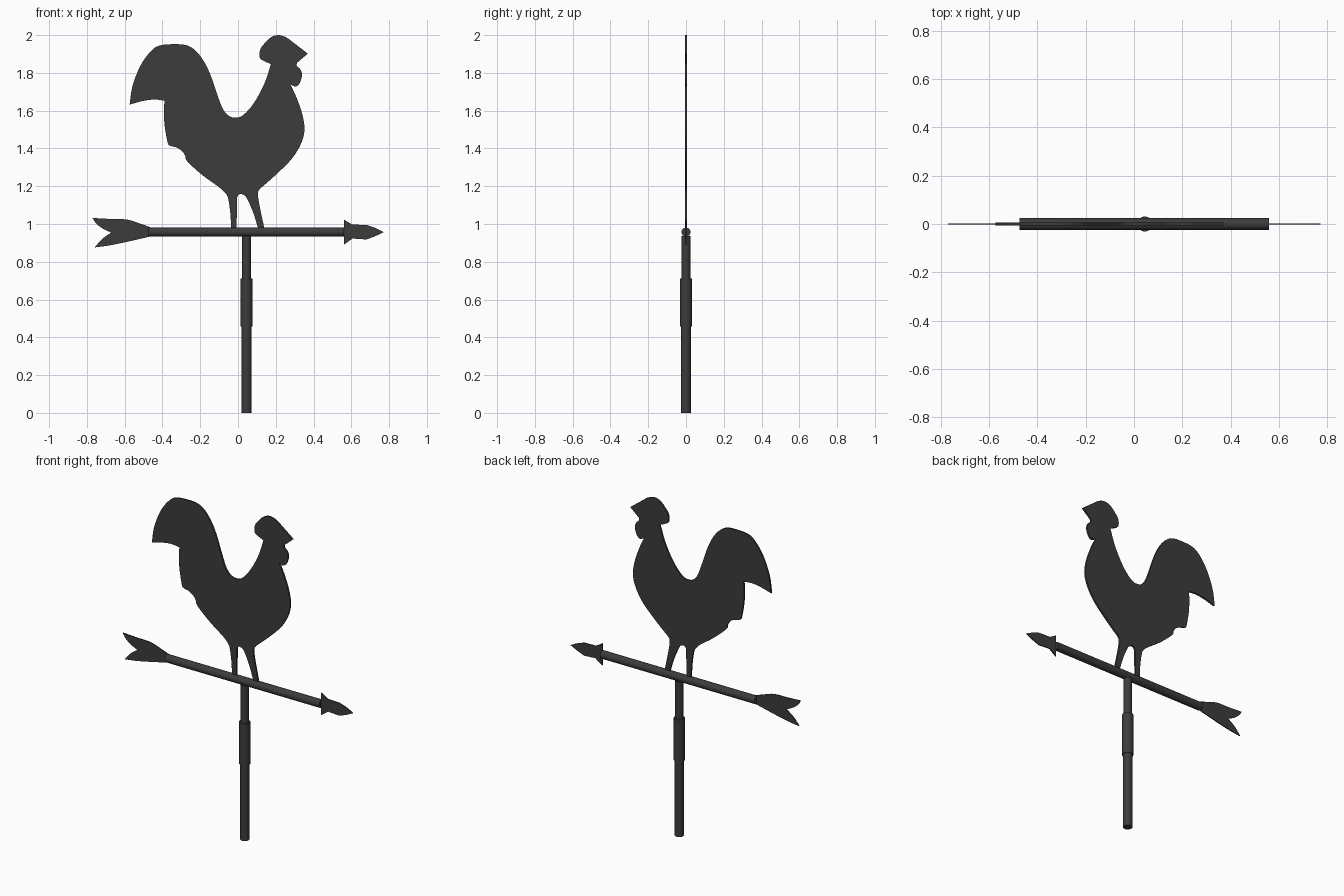
import bpy, bmesh
from mathutils import Vector, Matrix

if "Cube" in bpy.data.objects:
    bpy.data.objects.remove(bpy.data.objects["Cube"])


def smooth_run(pts, steps=4):
    # Catmull-Rom through one run of points; the run's ends stay sharp corners
    p = [Vector(q) for q in pts]
    p = [p[0] * 2 - p[1]] + p + [p[-1] * 2 - p[-2]]
    out = []
    for a, b, c, d in zip(p, p[1:], p[2:], p[3:]):
        for i in range(steps):
            t = i / steps
            out.append(0.5 * (2 * b + (c - a) * t + (2 * a - 5 * b + 4 * c - d) * t**2
                              + (3 * b - a - 3 * c + d) * t**3))
    return out


def plate(name, runs, thick):
    # closed outline in XZ from runs (each run ends where the next starts)
    outline = []
    for i, run in enumerate(runs):
        outline += smooth_run(run + [runs[(i + 1) % len(runs)][0]])
    bm = bmesh.new()
    face = bm.faces.new([bm.verts.new((v.x, -thick / 2, v.y)) for v in outline])
    ext = bmesh.ops.extrude_face_region(bm, geom=[face])
    bmesh.ops.translate(bm, vec=(0, thick, 0),
                        verts=[g for g in ext["geom"] if isinstance(g, bmesh.types.BMVert)])
    bmesh.ops.recalc_face_normals(bm, faces=bm.faces)
    bmesh.ops.triangulate(bm, faces=[f for f in bm.faces if len(f.verts) > 4])
    finish(name, bm)


def rod(name, start, end, radius):
    a, b = Vector(start), Vector(end)
    bm = bmesh.new()
    turn = (b - a).to_track_quat('Z', 'Y').to_matrix().to_4x4()
    bmesh.ops.create_cone(bm, cap_ends=True, segments=32, radius1=radius, radius2=radius,
                          depth=(b - a).length,
                          matrix=Matrix.Translation((a + b) / 2) @ turn)
    ob = finish(name, bm)
    bpy.ops.object.select_all(action='DESELECT')
    ob.select_set(True)
    bpy.context.view_layer.objects.active = ob
    bpy.ops.object.shade_smooth_by_angle()


def finish(name, bm):
    mat = bpy.data.materials.get("dark_iron") or bpy.data.materials.new("dark_iron")
    mat.diffuse_color = (0.045, 0.045, 0.045, 1)
    mat.use_nodes = True
    mat.node_tree.nodes["Principled BSDF"].inputs["Base Color"].default_value = mat.diffuse_color
    me = bpy.data.meshes.new(name)
    bm.to_mesh(me)
    bm.free()
    me.materials.append(mat)
    ob = bpy.data.objects.new(name, me)
    bpy.context.collection.objects.link(ob)
    return ob


# Rooster silhouette, clockwise from the tail tip
tail_and_back = [(-.574, 1.632), (-.558, 1.733), (-.516, 1.839), (-.463, 1.913), (-.415, 1.945),
                 (-.336, 1.952), (-.272, 1.946), (-.225, 1.918), (-.183, 1.865), (-.146, 1.79),
                 (-.108, 1.68), (-.08, 1.609), (-.05, 1.574), (-.019, 1.563), (.019, 1.571),
                 (.066, 1.616), (.108, 1.68), (.146, 1.759)]
comb = [(.174, 1.846), (.124, 1.87), (.114, 1.89), (.118, 1.925), (.137, 1.952), (.172, 1.987),
        (.214, 2.0), (.257, 1.987), (.294, 1.96)]
beak = [(.37, 1.902)]
wattle = [(.312, 1.853), (.312, 1.837), (.331, 1.817), (.339, 1.786), (.325, 1.743), (.304, 1.728)]
breast = [(.278, 1.738), (.31, 1.669), (.341, 1.579), (.352, 1.5), (.336, 1.431), (.294, 1.357),
          (.241, 1.299), (.167, 1.23), (.114, 1.183), (.106, 1.156), (.114, 1.098)]
front_foot = [(.142, .965)]
between_legs = [(.11, .965), (.082, 1.056), (.05, 1.13), (.034, 1.151), (.013, 1.159),
                (-.003, 1.146), (-.005, 1.103)]
rear_foot = [(-.008, .965)]
belly = [(-.036, .965), (-.04, 1.05), (-.05, 1.124), (-.061, 1.156), (-.098, 1.193),
         (-.172, 1.246), (-.23, 1.294), (-.272, 1.336)]
fluff = [(-.278, 1.357), (-.294, 1.384), (-.325, 1.405), (-.362, 1.415), (-.373, 1.433),
         (-.389, 1.526), (-.392, 1.606)]
under_tail = [(-.389, 1.653), (-.442, 1.659), (-.505, 1.651)]
plate("rooster", [tail_and_back, comb, beak, wattle, breast, front_foot, between_legs,
                  rear_foot, belly, fluff, under_tail], .011)

# Arrow plates
plate("arrow_head", [[(.56, 1.024)], [(.604, .997)], [(.68, .995), (.725, .98)],
                     [(.772, .957), (.725, .935)], [(.68, .918)], [(.606, .923)], [(.56, .89)]], .006)
plate("arrow_tail", [[(-.46, .981), (-.521, 1.003), (-.59, 1.024), (-.68, 1.027)],
                     [(-.77, 1.032), (-.75, 1.002), (-.715, .975)],
                     [(-.672, .955), (-.72, .92)],
                     [(-.759, .876), (-.69, .885), (-.627, .897), (-.532, .918)],
                     [(-.46, .935)]], .006)

# Arrow shaft and mast
rod("arrow_shaft", (-.475, 0, .957), (.56, 0, .957), .024)
rod("lower_mast", (.045, 0, 0), (.045, 0, .47), .026)
rod("mast_sleeve", (.045, 0, .457), (.045, 0, .711), .031)
rod("upper_mast", (.045, 0, .70), (.045, 0, .937), .0235)
